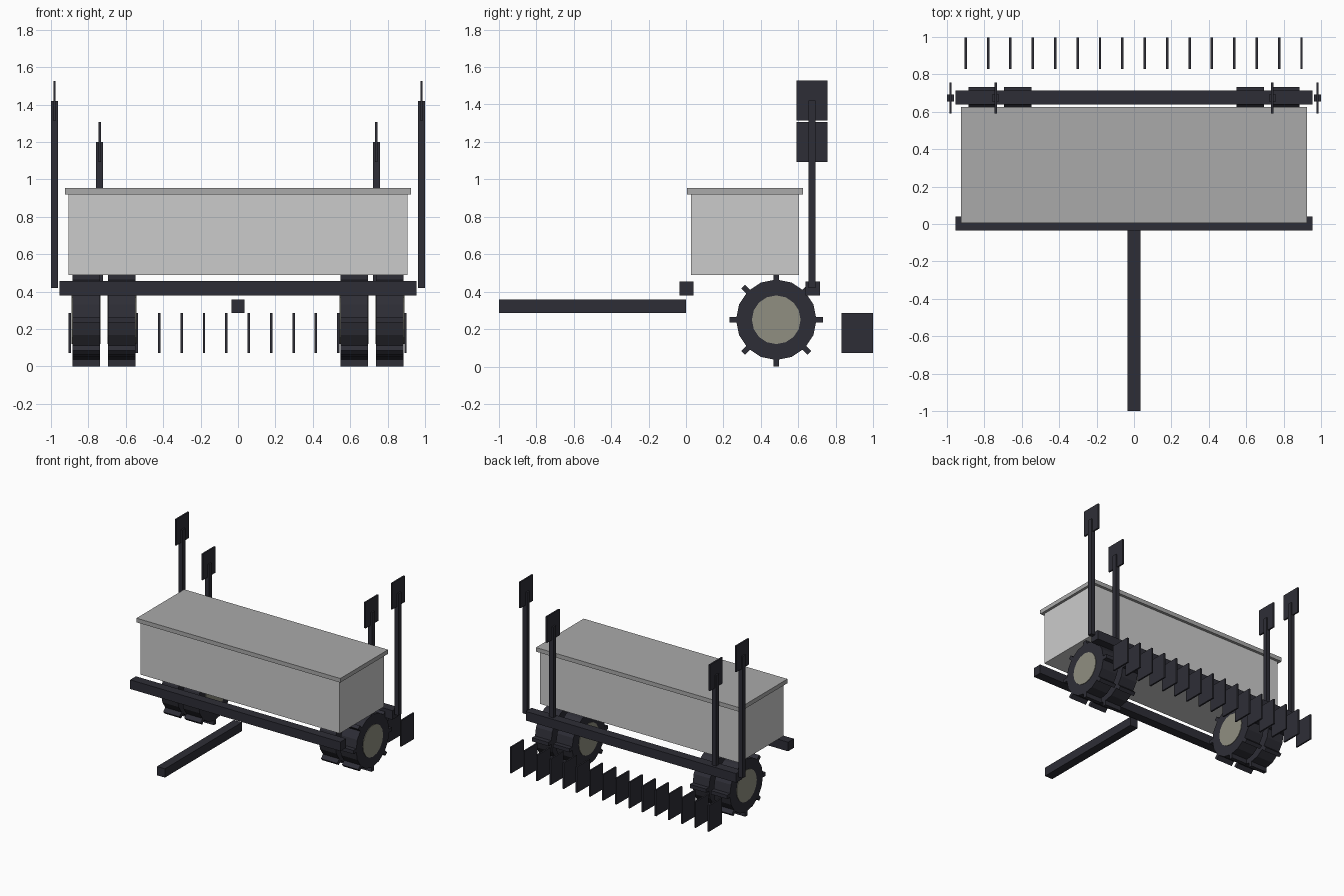
import bpy
from math import pi, sin, cos
from mathutils import Matrix, Vector
import bmesh

default = bpy.data.objects.get("Cube")
if default:
    bpy.data.objects.remove(default, do_unlink=True)


def material(name, r, g, b):
    m = bpy.data.materials.new(name)
    m.use_nodes = True
    m.diffuse_color = (r, g, b, 1)
    bsdf = next(n for n in m.node_tree.nodes if n.type == 'BSDF_PRINCIPLED')
    bsdf.inputs["Base Color"].default_value = (r, g, b, 1)
    return m


dark = material("dark steel", 0.027, 0.027, 0.037)
light_grey = material("light grey", 0.6, 0.6, 0.6)
mid_grey = material("mid grey", 0.4, 0.4, 0.4)
hub_tan = material("hub tan", 0.28, 0.275, 0.22)


def finish(name, bm, *mats):
    mesh = bpy.data.meshes.new(name)
    bm.to_mesh(mesh)
    bm.free()
    for m in mats:
        mesh.materials.append(m)
    ob = bpy.data.objects.new(name, mesh)
    bpy.context.collection.objects.link(ob)
    return ob


def add_box(bm, centre, size, turn=Matrix()):
    bmesh.ops.create_cube(bm, size=1, matrix=Matrix.Translation(centre) @ turn
                          @ Matrix.Diagonal((*size, 1)))


def box(name, centre, size, mat):
    bm = bmesh.new()
    add_box(bm, centre, size)
    return finish(name, bm, mat)


# Hopper and lid
box("hopper", (0, 0.315, 0.704), (1.81, 0.575, 0.432), light_grey)
box("hopper_lid", (0, 0.315, 0.937), (1.852, 0.62, 0.034), mid_grey)

# Frame beams and drawbar
box("front_beam", (0, 0.002, 0.418), (1.91, 0.075, 0.075), dark)
box("rear_beam", (0, 0.677, 0.418), (1.91, 0.075, 0.075), dark)
box("drawbar", (0, -0.5, 0.322), (0.072, 1.0, 0.072), dark)


# Wheels: faceted tyre, eight lugs and a hub showing on both sides
def wheel(name, x):
    hub_y, hub_z, width, lugs = 0.482, 0.25, 0.148, 8
    axle = Matrix.Translation((x, hub_y, hub_z)) @ Matrix.Rotation(pi / 2, 4, 'Y')
    bm = bmesh.new()
    bmesh.ops.create_cone(bm, cap_ends=True, segments=16, radius1=0.215,
                          radius2=0.215, depth=width, matrix=axle)
    for i in range(lugs):
        a = 2 * pi * i / lugs
        centre = Vector((x, hub_y + 0.225 * sin(a), hub_z + 0.225 * cos(a)))
        add_box(bm, centre, (width, 0.03, 0.05), Matrix.Rotation(-a, 4, 'X'))
    tyre_faces = set(bm.faces)
    bmesh.ops.create_cone(bm, cap_ends=True, segments=16, radius1=0.13,
                          radius2=0.13, depth=width + 0.008, matrix=axle)
    for f in bm.faces:
        f.material_index = 0 if f in tyre_faces else 1
    finish(name, bm, dark, hub_tan)


# Marker post with a plate at its top
def marker(name, x, top):
    base = 0.42
    bm = bmesh.new()
    add_box(bm, (x, 0.673, (base + top) / 2), (0.037, 0.037, top - base))
    add_box(bm, (x, 0.673, top), (0.013, 0.165, 0.214))
    finish(name, bm, dark)


for side, s in (("left", 1), ("right", -1)):
    wheel(side + "_outer_wheel", s * 0.812)
    wheel(side + "_inner_wheel", s * 0.621)
    marker(side + "_outer_marker", s * 0.981, 1.42)
    marker(side + "_inner_marker", s * 0.74, 1.2)

# Row of cutting blades behind
blade_count = 16
for i in range(blade_count):
    box(f"blade_{i + 1}", (-0.9 + 0.1197 * i, 0.914, 0.179), (0.013, 0.168, 0.214), dark)
